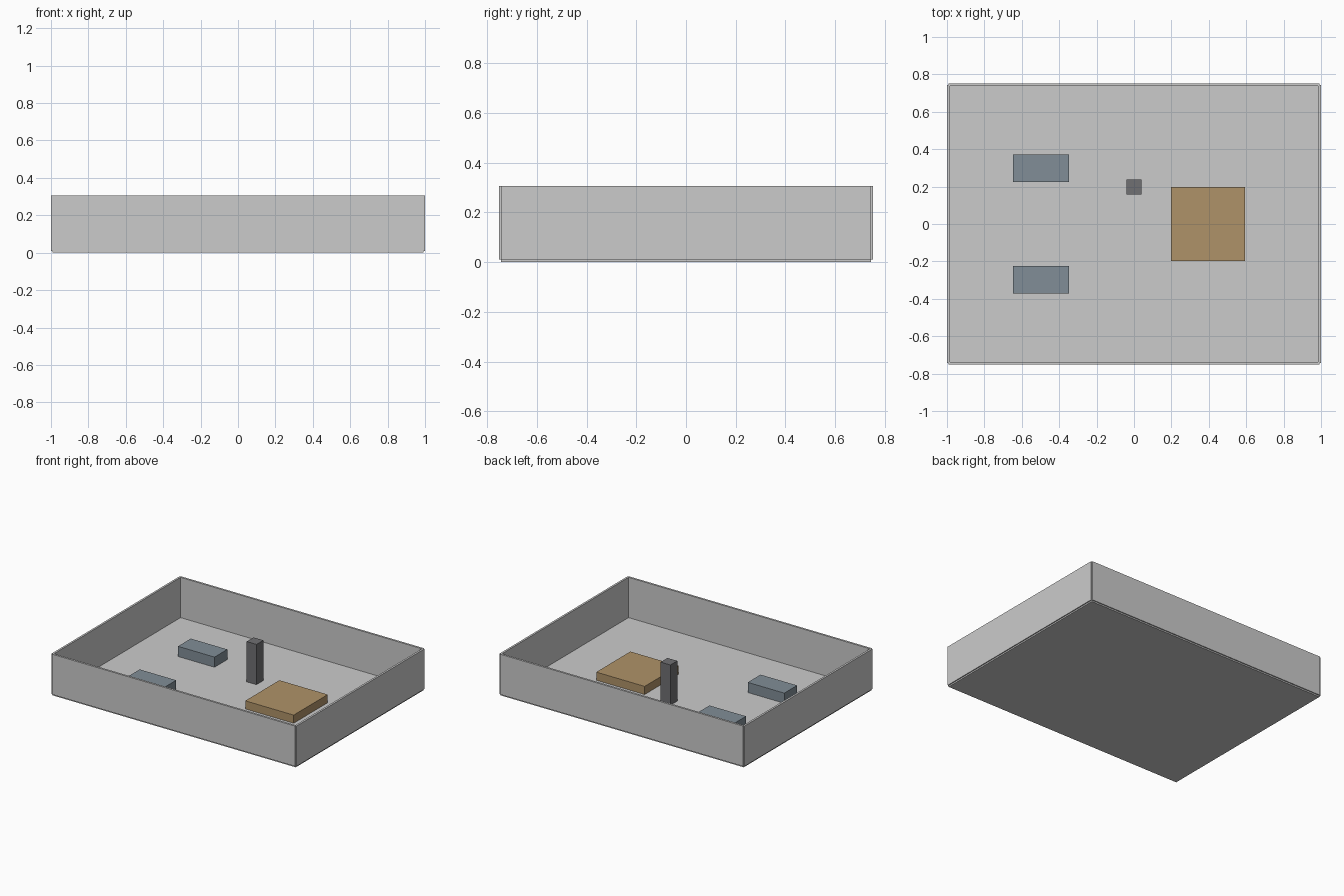
import bpy

if "Cube" in bpy.data.objects:
    bpy.data.objects.remove(bpy.data.objects["Cube"])


def box(name, x, y, z, color=None):
    """Box from (min, max) ranges on each axis."""
    bpy.ops.mesh.primitive_cube_add(size=1, location=[sum(r) / 2 for r in (x, y, z)])
    ob = bpy.context.object
    ob.name = name
    ob.scale = [r[1] - r[0] for r in (x, y, z)]
    bpy.ops.object.transform_apply(location=False, rotation=False, scale=True)
    if color:
        mat = bpy.data.materials.new(name + "_colour")
        mat.diffuse_color = (*color, 1)
        mat.use_nodes = True
        mat.node_tree.nodes["Principled BSDF"].inputs["Base Color"].default_value = mat.diffuse_color
        ob.data.materials.append(mat)
    return ob


HX, HY = 0.9925, 0.7445      # floor half sizes = wall centre lines
T = 0.0075                   # half wall thickness
FLOOR, TOP = 0.01, 0.307

# floor slab
box("floor", (-HX, HX), (-HY, HY), (0, FLOOR))

# four perimeter walls
for s, side, end in ((-1, "left", "front"), (1, "right", "back")):
    box(side + "_wall", (s * HX - T, s * HX + T), (-HY, HY), (FLOOR, TOP))
    box(end + "_wall", (-HX, HX), (s * HY - T, s * HY + T), (FLOOR, TOP))

# low table block
box("table", (0.1985, 0.5935), (-0.1985, 0.1985), (FLOOR, 0.07), (0.43, 0.29, 0.14))

# two bench blocks
for s, side in ((-1, "front"), (1, "back")):
    y = s * 0.2978
    box(side + "_bench", (-0.646, -0.348), (y - 0.0745, y + 0.0745), (FLOOR, 0.085),
        (0.22, 0.27, 0.31))

# square post
box("post", (-0.04, 0.04), (0.1585, 0.2385), (FLOOR, TOP), (0.16, 0.16, 0.17))
